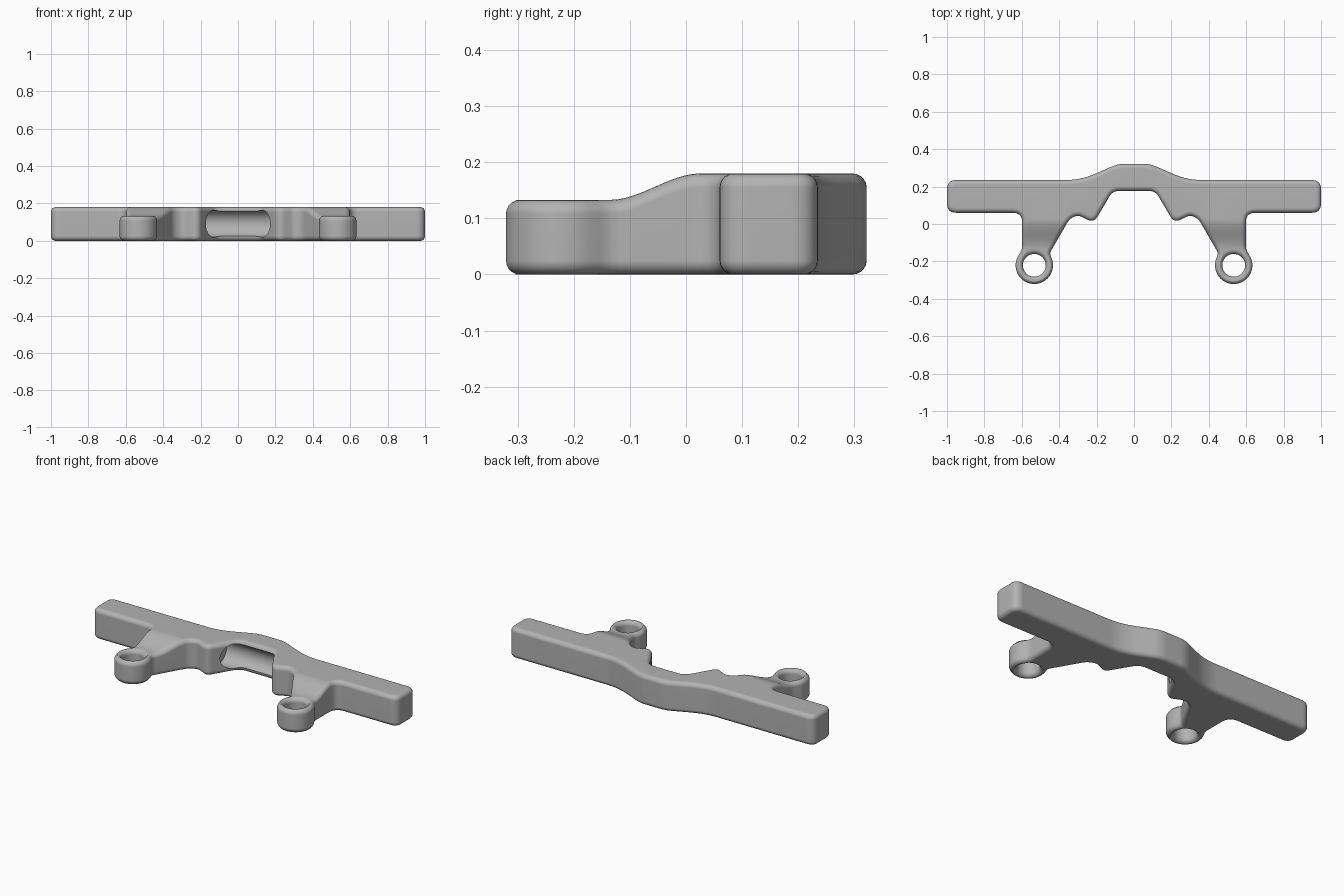
import bpy, bmesh, math
from mathutils import Vector

if "Cube" in bpy.data.objects:
    bpy.data.objects.remove(bpy.data.objects["Cube"])

HEIGHT, LUG_HEIGHT, ROUND = 0.18, 0.133, 0.025
LUG, LUG_R, HOLE_R = Vector((0.533, -0.221)), 0.10, 0.061

grey = bpy.data.materials.new("plain grey")
grey.diffuse_color = (0.45, 0.45, 0.45, 1)
grey.use_nodes = True
grey.node_tree.nodes["Principled BSDF"].inputs["Base Color"].default_value = grey.diffuse_color


def fillet(points):
    """Round the corners of an open path of (x, y, tangent length)."""
    out = [Vector(points[0][:2])]
    for a, b, c in zip(points, points[1:], points[2:]):
        p, q, r = (Vector(v[:2]) for v in (a, b, c))
        if b[2] == 0:
            out.append(q)
            continue
        t = min(b[2], 0.45 * (p - q).length, 0.45 * (r - q).length)
        s, e = q + (p - q).normalized() * t, q + (r - q).normalized() * t
        n = 8
        for i in range(n + 1):
            u = i / n
            out.append(s * (1 - u) ** 2 + q * 2 * u * (1 - u) + e * u * u)
    out.append(Vector(points[-1][:2]))
    return out


def rounded_wall(bm, loop):
    """Wall with rounded top and bottom edges; returns the cap edges."""
    n, normals = len(loop), []
    for i in range(n):
        d1 = (loop[i] - loop[i - 1]).normalized()
        d2 = (loop[(i + 1) % n] - loop[i]).normalized()
        d = (d1 + d2).normalized()
        normals.append(Vector((d.y, -d.x)) / max(d.dot(d1), 0.5))
    steps = [math.radians(90 * i / 5) for i in range(6)]
    prof = [(ROUND * (1 - math.sin(a)), ROUND * (1 - math.cos(a))) for a in steps]
    prof += [(inset, HEIGHT - z) for inset, z in reversed(prof)]
    rings = [[bm.verts.new((*(p + m * inset), z)) for p, m in zip(loop, normals)]
             for inset, z in prof]
    for lo, hi in zip(rings, rings[1:]):
        for i in range(n):
            j = (i + 1) % n
            bm.faces.new((lo[i], hi[i], hi[j], lo[j]))
    return [[bm.edges.get((r[i], r[(i + 1) % n])) for i in range(n)]
            for r in (rings[0], rings[-1])]


# Half outline, from the middle of the back round to the middle of the notch
half = [(0, 0.322, 0), (0.085, 0.322, 0.08), (0.285, 0.235, 0.08),
        (1, 0.235, 0.05), (1, 0.06, 0.05), (0.598, 0.06, 0.05), (0.598, -0.135, 0.03)]
for k in range(29):
    a = math.radians(30 - 230 * k / 28)
    half.append((LUG.x + LUG_R * math.cos(a), LUG.y + LUG_R * math.sin(a), 0))
half += [(0.451, -0.157, 0.03), (0.345, 0.027, 0.04), (0.30, 0.048, 0.03),
         (0.215, 0.006, 0.04), (0.113, 0.177, 0.035), (0, 0.177, 0)]
right = fillet(half)
outline = right + [Vector((-p.x, p.y)) for p in reversed(right[1:-1])]

# Bar with two lugs, one closed body
bm = bmesh.new()
bottom, top = rounded_wall(bm, outline)
for side in (1, -1):
    eye = [Vector((side * LUG.x + HOLE_R * math.cos(math.tau * i / 40),
                   LUG.y + HOLE_R * math.sin(math.tau * i / 40))) for i in range(40)]
    b, t = rounded_wall(bm, eye)
    bottom += b
    top += t
for edges in (bottom, top):
    bmesh.ops.triangle_fill(bm, edges=edges, use_beauty=True)

# Step the upper side smoothly down to the lower lugs
Y0, Y1 = -0.135, 0.025
for i in range(13):
    y = Y0 + (Y1 - Y0) * i / 12
    bmesh.ops.bisect_plane(bm, geom=bm.verts[:] + bm.edges[:] + bm.faces[:],
                           plane_co=(0, y, 0), plane_no=(0, 1, 0), dist=1e-5)
for v in bm.verts:
    if v.co.z > HEIGHT / 2:
        u = min(max((v.co.y - Y0) / (Y1 - Y0), 0), 1)
        v.co.z -= (HEIGHT - LUG_HEIGHT) * (1 - u * u * (3 - 2 * u))
bmesh.ops.recalc_face_normals(bm, faces=bm.faces)
mesh = bpy.data.meshes.new("bar")
bm.to_mesh(mesh)
bm.free()
mesh.materials.append(grey)
bar = bpy.data.objects.new("bar", mesh)
bpy.context.collection.objects.link(bar)

# Sideways bore across the notch
bpy.ops.mesh.primitive_cylinder_add(vertices=48, radius=0.072, depth=0.46,
                                    location=(0, 0.15, 0.092),
                                    rotation=(0, math.pi / 2, 0))
cutter = bpy.context.object
cutter.name = "bore_cutter"
cutter.data.materials.append(grey)
cutter.hide_render = True

bpy.ops.object.select_all(action='DESELECT')
bar.select_set(True)
bpy.context.view_layer.objects.active = bar
mod = bar.modifiers.new("bore", 'BOOLEAN')
mod.operation, mod.solver, mod.object = 'DIFFERENCE', 'EXACT', cutter
bpy.ops.object.modifier_apply(modifier="bore")
bpy.data.objects.remove(cutter)
bpy.ops.object.shade_smooth_by_angle(angle=math.radians(35))
weighted = bar.modifiers.new("even_shading", 'WEIGHTED_NORMAL')
weighted.keep_sharp = True
